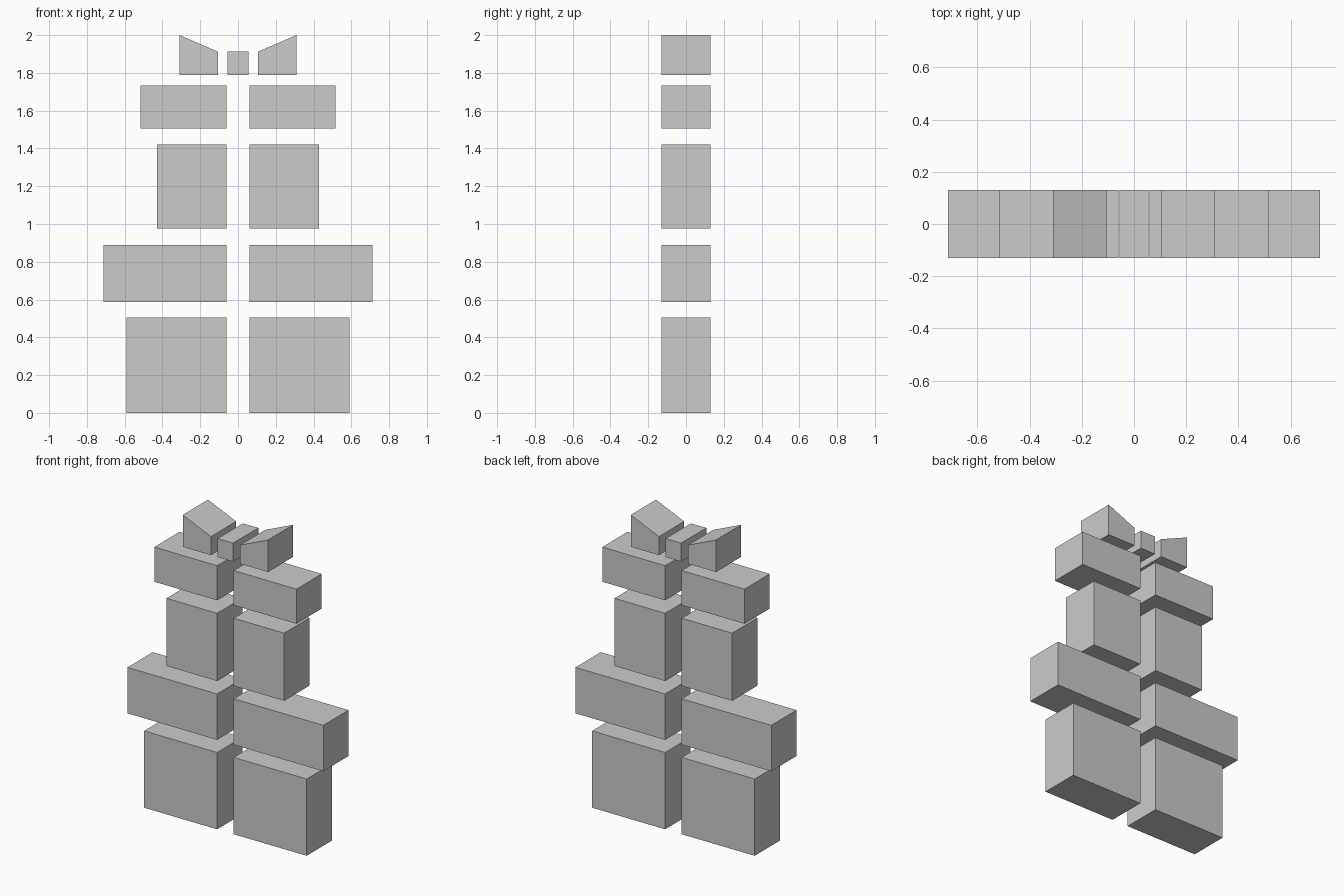
import bpy
import bmesh

default = bpy.data.objects.get("Cube")
if default:
    bpy.data.objects.remove(default, do_unlink=True)

# One plain grey for every block
GREY = (0.6, 0.6, 0.6, 1.0)
stone = bpy.data.materials.new("plain_grey")
stone.use_nodes = True
stone.diffuse_color = GREY
stone.node_tree.nodes["Principled BSDF"].inputs["Base Color"].default_value = GREY

DEPTH = 0.131  # half the thickness of every block
GAP = 0.06     # half the central gap


def block(name, outline):
    """Extrude an outline in the x-z plane through the full depth."""
    bm = bmesh.new()
    face = bm.faces.new([bm.verts.new((x, -DEPTH, z)) for x, z in outline])
    swept = bmesh.ops.extrude_face_region(bm, geom=[face])["geom"]
    verts = [g for g in swept if isinstance(g, bmesh.types.BMVert)]
    bmesh.ops.translate(bm, vec=(0, 2 * DEPTH, 0), verts=verts)
    bmesh.ops.recalc_face_normals(bm, faces=bm.faces[:])
    mesh = bpy.data.meshes.new(name)
    bm.to_mesh(mesh)
    bm.free()
    mesh.materials.append(stone)
    obj = bpy.data.objects.new(name, mesh)
    bpy.context.collection.objects.link(obj)


def pair(name, outline):
    """Build the left block and its mirrored right twin."""
    block("left_" + name, outline)
    block("right_" + name, [(-x, z) for x, z in outline])


def box(x0, x1, z0, z1):
    return [(x0, z0), (x1, z0), (x1, z1), (x0, z1)]


# Stacked tiers: name, outer x, bottom, top
for name, outer, low, high in [
    ("base_block", 0.591, 0.0, 0.505),
    ("lower_slab", 0.712, 0.588, 0.89),
    ("middle_block", 0.428, 0.975, 1.42),
    ("upper_slab", 0.517, 1.505, 1.733),
]:
    pair(name, box(GAP, outer, low, high))

# Crown: sloped wedges either side of a small centre block
pair("crown_wedge", [(0.105, 1.79), (0.31, 1.79), (0.31, 2.0), (0.105, 1.912)])
block("crown_centre", box(-0.056, 0.056, 1.79, 1.912))
